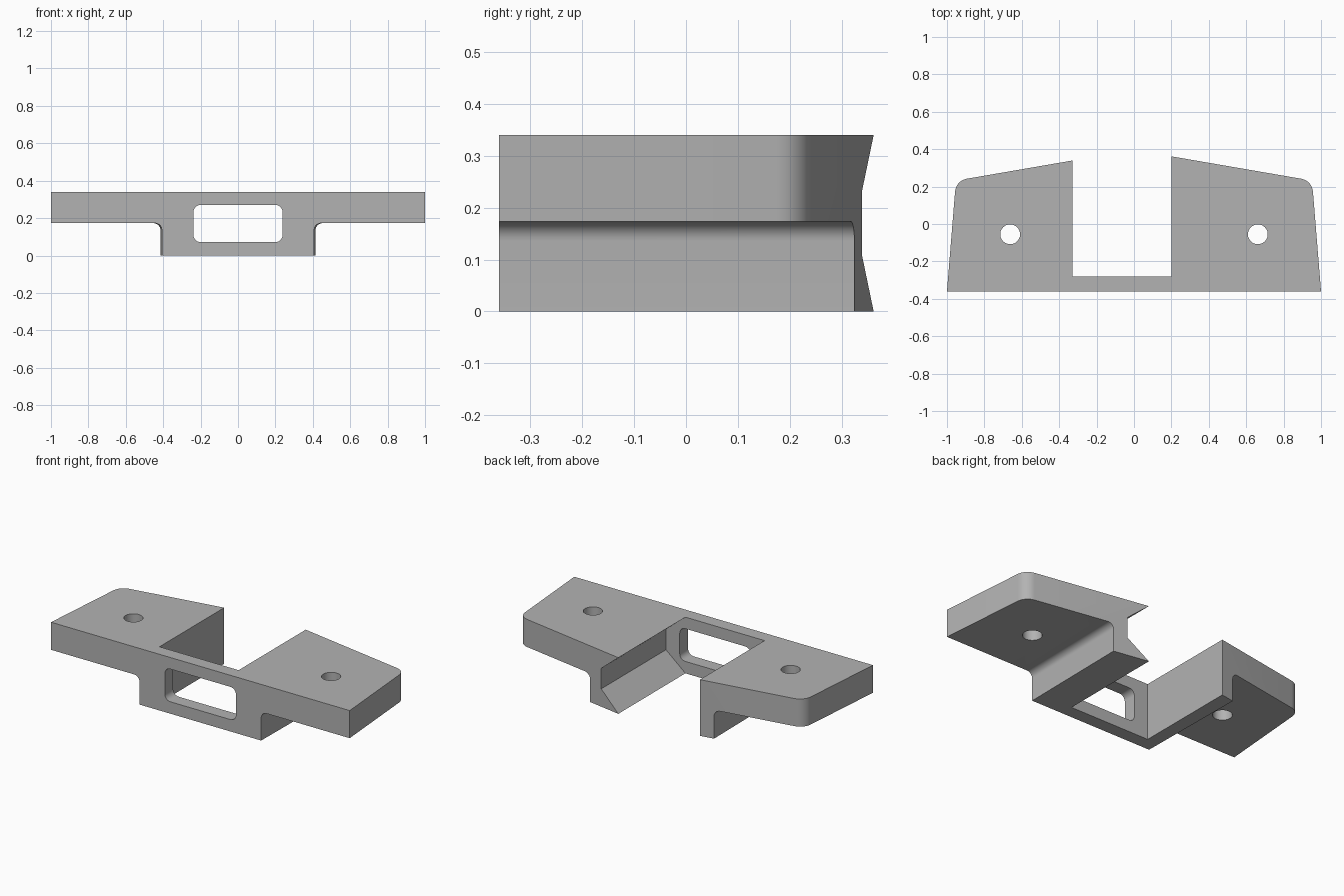
import bpy
import bmesh
import math
from mathutils import Vector

if "Cube" in bpy.data.objects:
    bpy.data.objects.remove(bpy.data.objects["Cube"])

grey = bpy.data.materials.new("plain_grey")
grey.use_nodes = True
grey.diffuse_color = (0.45, 0.45, 0.45, 1)
grey.node_tree.nodes["Principled BSDF"].inputs["Base Color"].default_value = (0.45, 0.45, 0.45, 1)


def rounded(points, steps=8):
    """Turn (x, y, radius) corners into a 2D outline with true arc fillets."""
    out = []
    for i, (x, y, r) in enumerate(points):
        p = Vector((x, y))
        if r == 0:
            out.append(p)
            continue
        a = (Vector(points[i - 1][:2]) - p).normalized()
        b = (Vector(points[(i + 1) % len(points)][:2]) - p).normalized()
        half = a.angle(b) / 2
        centre = p + (a + b).normalized() * r / math.sin(half)
        start = p + a * r / math.tan(half) - centre
        end = p + b * r / math.tan(half) - centre
        sweep = math.pi - 2 * half
        for k in range(steps + 1):
            t = k / steps
            arc = start * math.sin((1 - t) * sweep) + end * math.sin(t * sweep)
            out.append(centre + arc / math.sin(sweep))
    return out


def prism(name, outline, low, high, axis):
    """Extrude an outline along y (drawn in xz) or along z (drawn in xy)."""
    bm = bmesh.new()
    place = (lambda p: (p.x, low, p.y)) if axis == "y" else (lambda p: (p.x, p.y, low))
    face = bm.faces.new([bm.verts.new(place(p)) for p in outline])
    top = bmesh.ops.extrude_face_region(bm, geom=[face])["geom"]
    step = Vector((0, high - low, 0)) if axis == "y" else Vector((0, 0, high - low))
    bmesh.ops.translate(bm, vec=step, verts=[v for v in top if isinstance(v, bmesh.types.BMVert)])
    bmesh.ops.recalc_face_normals(bm, faces=bm.faces)
    mesh = bpy.data.meshes.new(name)
    bm.to_mesh(mesh)
    bm.free()
    mesh.materials.append(grey)
    obj = bpy.data.objects.new(name, mesh)
    bpy.context.collection.objects.link(obj)
    return obj


def combine(target, tool, operation):
    """Apply a boolean and discard the tool."""
    bpy.context.view_layer.objects.active = target
    mod = target.modifiers.new(tool.name, "BOOLEAN")
    mod.object, mod.operation, mod.solver = tool, operation, "EXACT"
    bpy.ops.object.modifier_apply(modifier=mod.name)
    bpy.data.objects.remove(tool)


def mirrored(half):
    return half + [(-x, y, r) for x, y, r in reversed(half)]


# Body section: wide plate over a narrower block with filleted inner corners
TOP, UNDER = 0.34, 0.173
section = mirrored([(0.407, 0, 0), (0.407, UNDER, 0.037), (1.1, UNDER, 0), (1.1, TOP, 0)])
body = prism("mounting_bracket", rounded(section), -0.36, 0.5, "y")
for v in body.data.vertices:  # slight widening of the block towards the back
    if v.co.y > 0 and abs(v.co.x) < 0.5:
        v.co.x += math.copysign(0.01, v.co.x)

# Plan outline: tapered ends, rounded outer corners, sloping back edges
plan = mirrored([(1, -0.36, 0), (0.952, 0.232, 0.075), (0, 0.396, 0)][:2] + [(0.001, 0.396, 0)])
plan_tool = prism("plan_outline", rounded(plan), -0.1, 0.5, "z")
for v in plan_tool.data.vertices:  # overshoot the flat front
    if v.co.y < -0.35:
        v.co.y -= 0.05
        v.co.x += math.copysign(0.004, v.co.x)
combine(body, plan_tool, "INTERSECT")

# Rear pocket with an undercut channel on one wall
pocket = [(-0.33, -0.1), (0.2, -0.1), (0.2, 0), (0.33, 0.108), (0.33, 0.232),
          (0.2, TOP), (0.2, 0.5), (-0.33, 0.5)]
combine(body, prism("pocket", [Vector(p) for p in pocket], -0.28, 0.6, "y"), "DIFFERENCE")

# Window through the front wall
window = mirrored([(0.238, 0.072, 0.037), (0.238, 0.27, 0.037)])
combine(body, prism("window", rounded(window), -0.5, -0.2, "y"), "DIFFERENCE")

# Screw holes
for side in (-1, 1):
    ring = [Vector((side * 0.662 + 0.053 * math.cos(a), -0.055 + 0.053 * math.sin(a)))
            for a in (math.tau * k / 40 for k in range(40))]
    combine(body, prism("screw_hole", ring, -0.1, 0.5, "z"), "DIFFERENCE")

# Smooth the fillets and holes, keep the edges crisp
bpy.ops.object.select_all(action="DESELECT")
body.select_set(True)
bpy.context.view_layer.objects.active = body
bpy.ops.object.shade_smooth_by_angle(angle=math.radians(25))
